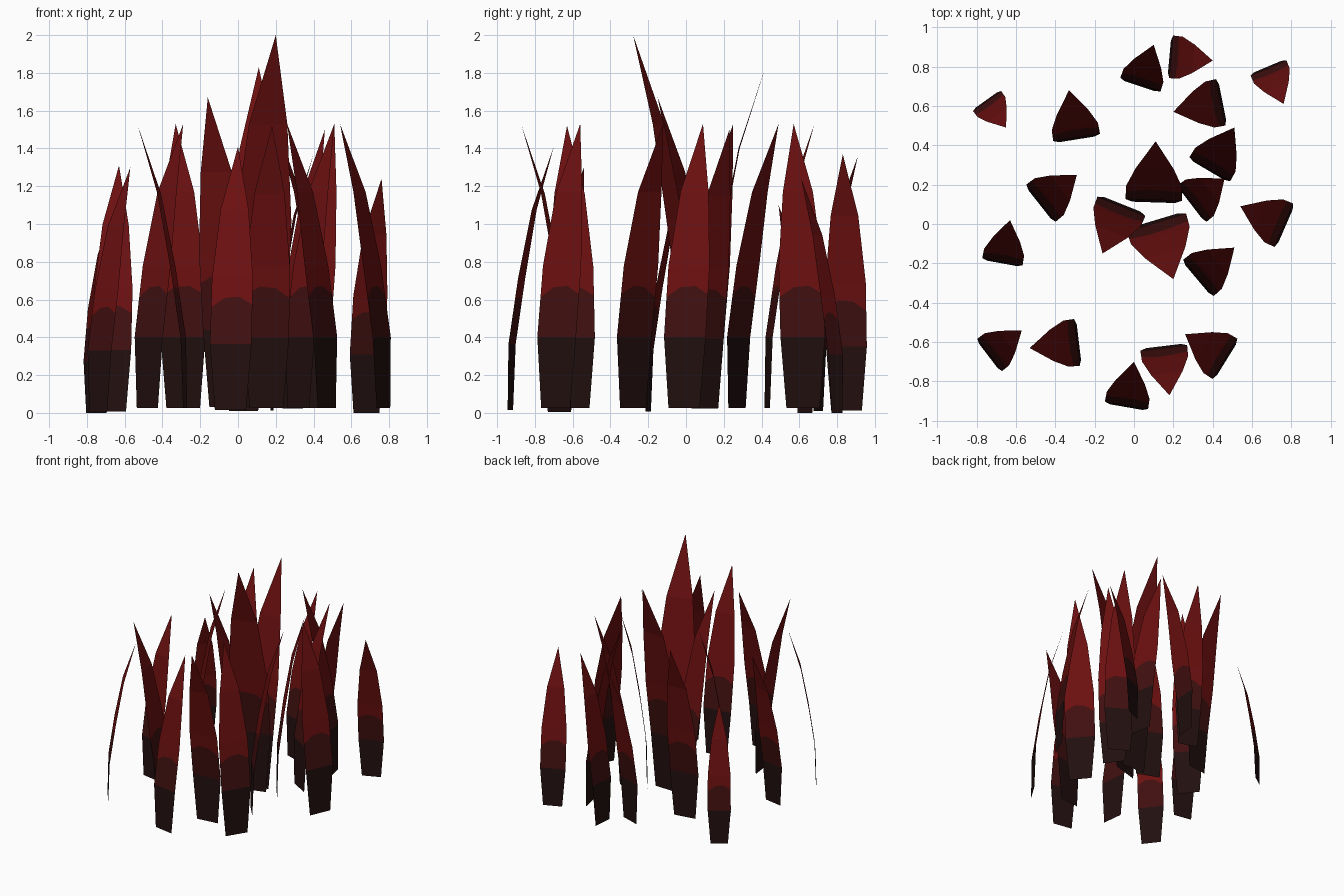
import bpy
import bmesh
from mathutils import Vector

default_cube = bpy.data.objects.get("Cube")
if default_cube:
    bpy.data.objects.remove(default_cube, do_unlink=True)


def make_material(name, colour):
    material = bpy.data.materials.new(name)
    material.use_nodes = True
    material.diffuse_color = colour
    shader = material.node_tree.nodes["Principled BSDF"]
    shader.inputs["Base Color"].default_value = colour
    shader.inputs["Roughness"].default_value = 0.9
    return material


materials = [
    make_material("dark root", (0.016, 0.0048, 0.0048, 1)),
    make_material("deep red", (0.052, 0.005, 0.005, 1)),
    make_material("blood red", (0.15, 0.005, 0.005, 1)),
]

# Blade profile: share of height, share of lean, half width per unit height
PROFILE = [
    (0.0, 0.0, 0.06),
    (0.25, 0.04, 0.08),
    (0.5, 0.26, 0.079),
    (0.76, 0.55, 0.054),
    (1.0, 1.0, 0.0),
]
# Columns across a blade, and the wavy colour edge on each of them
COLUMNS = (-1, -0.35, 0.35, 1)
WAVE = (0.39, 0.425, 0.43, 0.4)


def profile_at(share):
    """Lean and half width at a share of the blade height."""
    for low, high in zip(PROFILE, PROFILE[1:]):
        if share <= high[0]:
            mix = (share - low[0]) / (high[0] - low[0])
            return [a + (b - a) * mix for a, b in zip(low[1:], high[1:])]


def make_blade(name, base_x, base_y, tip_x, tip_y, top):
    base = Vector((base_x, base_y, 0))
    lean = Vector((tip_x, tip_y, 0)) - base
    side = lean.normalized().cross(Vector((0, 0, 1)))
    # Larger blades start a touch higher above the ground
    bottom = min(max(0.09 * (top - 1.24), 0), 0.03)
    height = top - bottom

    def point(share, column):
        shift, half_width = profile_at(share)
        spot = base + lean * shift + side * (half_width * height * column)
        spot.z = bottom + height * share
        return spot

    bm = bmesh.new()
    levels = [[entry[0]] * len(COLUMNS) for entry in PROFILE[:-1]]
    levels.insert(2, WAVE)
    rows = [
        [bm.verts.new(point(s, c)) for s, c in zip(level, COLUMNS)]
        for level in levels
    ]
    tip = bm.verts.new(point(1, 0))

    # Rows of quads, coloured by height
    for index, (lower, upper) in enumerate(zip(rows, rows[1:])):
        for i in range(len(COLUMNS) - 1):
            face = bm.faces.new((lower[i + 1], lower[i], upper[i], upper[i + 1]))
            face.material_index = min(index, 2)
    # Pointed end
    for left, right in zip(rows[-1], rows[-1][1:]):
        face = bm.faces.new((right, left, tip))
        face.material_index = 2

    mesh = bpy.data.meshes.new(name)
    bm.to_mesh(mesh)
    bm.free()
    for material in materials:
        mesh.materials.append(material)
    blade = bpy.data.objects.new(name, mesh)
    bpy.context.collection.objects.link(blade)


# Every blade: base x, base y, tip x, tip y, top height
BLADES = [
    (-.75, .63, -.65, .49, 1.1),
    (-.29, .43, -.33, .68, 1.53),
    (.03, .7, .1, .91, 1.36),
    (.18, .85, .4, .83, 1.37),
    (.68, .8, .76, .61, 1.24),
    (.45, .62, .2, .57, 1.53),
    (.38, .27, .51, .49, 1.53),
    (.1, .11, .11, .42, 1.83),
    (.29, .1, .46, .23, 1.5),
    (.77, -.01, .54, .09, 1.53),
    (-.48, .1, -.29, .25, 1.53),
    (-.67, -.2, -.63, .02, 1.31),
    (-.06, .1, -.16, -.15, 1.67),
    (.11, .02, .2, -.28, 2),
    (.32, -.28, .51, -.12, 1.53),
    (-.74, -.67, -.57, -.54, 1.3),
    (-.28, -.6, -.53, -.63, 1.52),
    (.15, -.62, .18, -.87, 1.52),
    (-.04, -.93, 0, -.7, 1.41),
    (.47, -.69, .26, -.56, 1.53),
]
for number, blade_spec in enumerate(BLADES, start=1):
    make_blade(f"grass_blade_{number}", *blade_spec)
